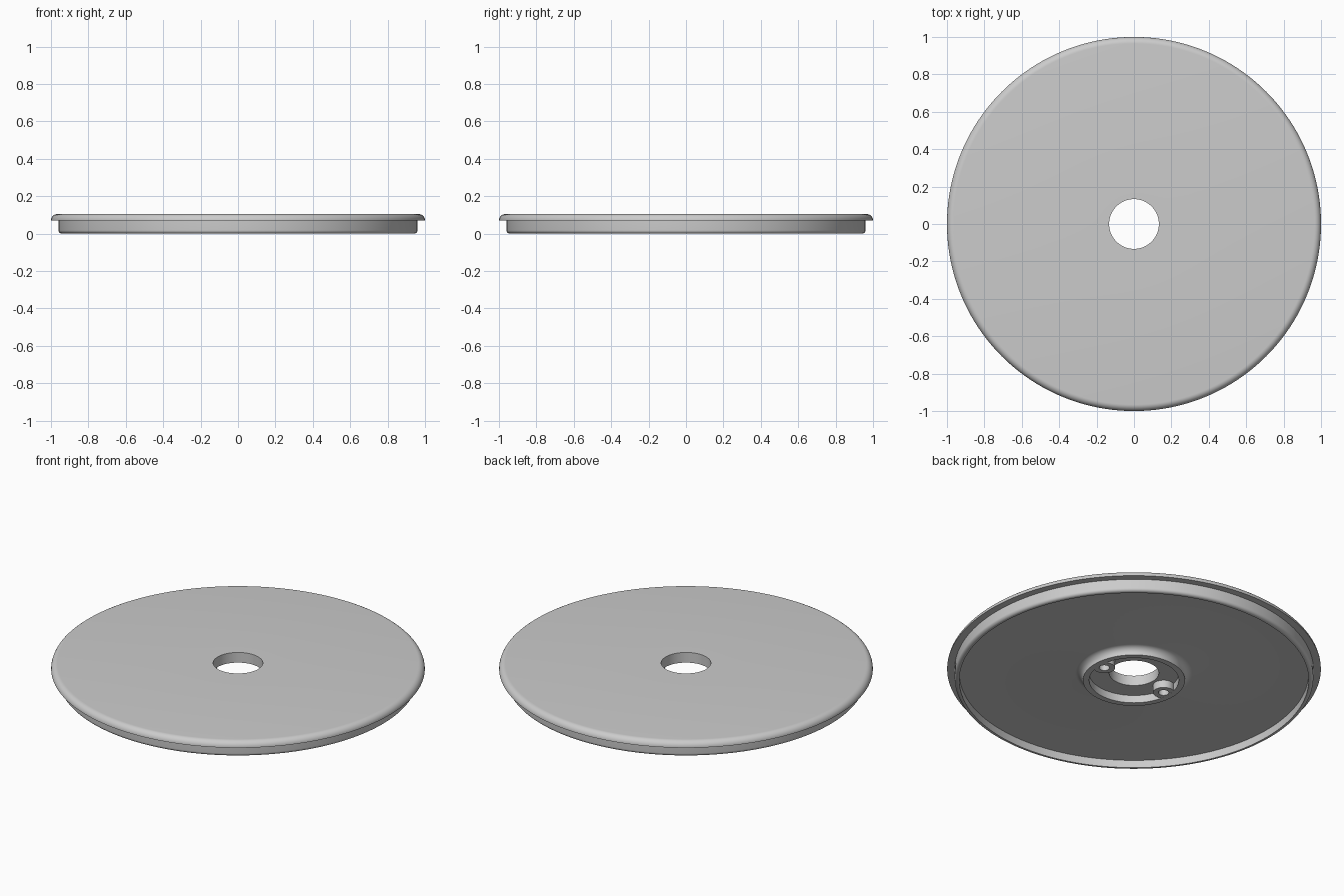
import bpy
import bmesh
from math import sin, cos, pi, radians
from mathutils import Vector

default = bpy.data.objects.get("Cube")
if default:
    bpy.data.objects.remove(default, do_unlink=True)

grey = bpy.data.materials.new("plain_grey")
grey.use_nodes = True
colour = (0.6, 0.6, 0.6, 1)
grey.diffuse_color = colour
grey.node_tree.nodes["Principled BSDF"].inputs["Base Color"].default_value = colour


def arc(r, z, radius, start, end, steps=8):
    """Fillet points in the radius/height plane, angles in degrees."""
    angles = [radians(start + (end - start) * i / steps) for i in range(steps + 1)]
    return [(r + radius * cos(a), z + radius * sin(a)) for a in angles]


def lathe(name, profile, segments, location=(0, 0, 0)):
    """Revolve a closed profile of (radius, height) points about z."""
    bm = bmesh.new()
    verts = [bm.verts.new((r, 0, z)) for r, z in profile]
    edges = [bm.edges.new((a, b)) for a, b in zip(verts, verts[1:] + verts[:1])]
    bmesh.ops.spin(bm, geom=verts + edges, cent=(0, 0, 0), axis=(0, 0, 1),
                   angle=2 * pi, steps=segments, use_merge=True)
    bmesh.ops.remove_doubles(bm, verts=bm.verts, dist=1e-5)
    bmesh.ops.recalc_face_normals(bm, faces=bm.faces)
    mesh = bpy.data.meshes.new(name)
    bm.to_mesh(mesh)
    bm.free()
    mesh.materials.append(grey)
    obj = bpy.data.objects.new(name, mesh)
    obj.location = Vector(location)
    bpy.context.collection.objects.link(obj)
    bpy.ops.object.select_all(action="DESELECT")
    obj.select_set(True)
    bpy.context.view_layer.objects.active = obj
    bpy.ops.object.shade_smooth_by_angle(angle=radians(30))
    return obj


TOP, LIP, WEB = 0.105, 0.07, 0.045   # top face, lip underside, recess ceiling
HOLE = 0.133

# Disc: rounded lip, skirt, hollow underside, flared hub ring and centre hole
profile = [(HOLE, TOP)]
profile += arc(0.965, LIP, 0.035, 90, 0)          # rounded top edge
profile += [(0.96, LIP)]
profile += arc(0.942, 0.018, 0.018, 0, -90)       # rounded skirt foot
profile += [(0.935, 0), (0.935, WEB)]
profile += arc(0.313, 0.005, 0.04, 90, 180)       # flare into the hub ring
profile += [(0.273, 0), (0.24, 0), (0.24, WEB), (HOLE, WEB)]
lathe("disc", profile, 160)

# Screw bosses on either side of the centre hole
boss = [(0.028, 0.0005), (0.057, 0.0005), (0.057, WEB + 0.01), (0.028, WEB + 0.01)]
for side, x in (("left", 0.207), ("right", -0.207)):
    lathe(side + "_screw_boss", boss, 40, (x, 0, 0))
